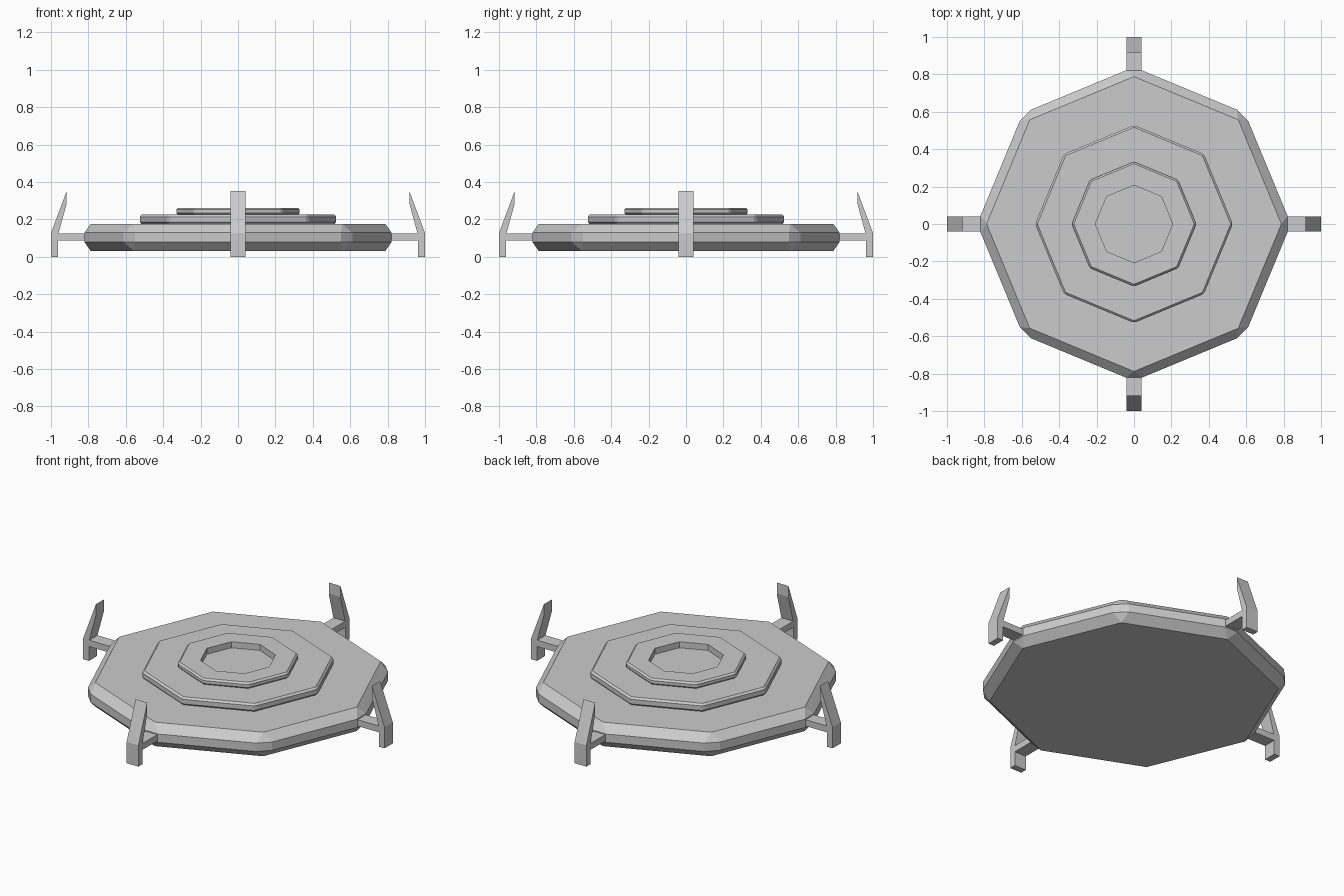
import bpy, bmesh
from math import pi, cos
from mathutils import Matrix, Vector

if "Cube" in bpy.data.objects:
    bpy.data.objects.remove(bpy.data.objects["Cube"])


def finish(bm, name):
    bmesh.ops.recalc_face_normals(bm, faces=bm.faces)
    mesh = bpy.data.meshes.new(name)
    bm.to_mesh(mesh)
    bm.free()
    obj = bpy.data.objects.new(name, mesh)
    bpy.context.collection.objects.link(obj)
    return obj


def octagon_slab(name, radius, z0, z1, bevel, recess=None):
    """Chamfered octagonal disc with corners on the axes; recess = (radius, depth)."""
    bm = bmesh.new()
    bmesh.ops.create_cone(bm, cap_ends=True, segments=8, radius1=radius, radius2=radius,
                          depth=z1 - z0, matrix=Matrix.Translation((0, 0, (z0 + z1) / 2)))
    bmesh.ops.bevel(bm, geom=bm.edges[:], offset=bevel, segments=1,
                    affect='EDGES', profile=0.5)
    if recess:
        top = max(bm.faces, key=lambda f: f.calc_center_median().z)
        top_radius = max(v.co.xy.length for v in top.verts)
        bmesh.ops.inset_region(bm, faces=[top], use_even_offset=True,
                               thickness=(top_radius - recess[0]) * cos(pi / 8))
        floor = bmesh.ops.extrude_discrete_faces(bm, faces=[top])['faces'][0]
        bmesh.ops.translate(bm, verts=floor.verts, vec=(0, 0, -recess[1]))
    return finish(bm, name)


# Stacked platform
octagon_slab("base_platform", 0.839, 0.032, 0.176, 0.047)
octagon_slab("middle_step", 0.529, 0.176, 0.225, 0.011)
octagon_slab("top_step", 0.333, 0.224, 0.262, 0.010, recess=(0.207, 0.036))

# Four legs: arm, foot and inward-leaning claw in one profile (radial distance, z)
profile = [(0.76, 0.086), (0.962, 0.086), (0.962, 0), (1, 0), (1, 0.127),
           (0.916, 0.352), (0.916, 0.285), (0.96, 0.124), (0.76, 0.124)]
half_width = 0.039
for i, side in enumerate(("right", "back", "left", "front")):
    bm = bmesh.new()
    face = bm.faces.new([bm.verts.new((x, -half_width, z)) for x, z in profile])
    ext = bmesh.ops.extrude_face_region(bm, geom=[face])['geom']
    bmesh.ops.translate(bm, vec=Vector((0, 2 * half_width, 0)),
                        verts=[g for g in ext if isinstance(g, bmesh.types.BMVert)])
    bm.transform(Matrix.Rotation(i * pi / 2, 4, 'Z'))
    finish(bm, side + "_leg")
